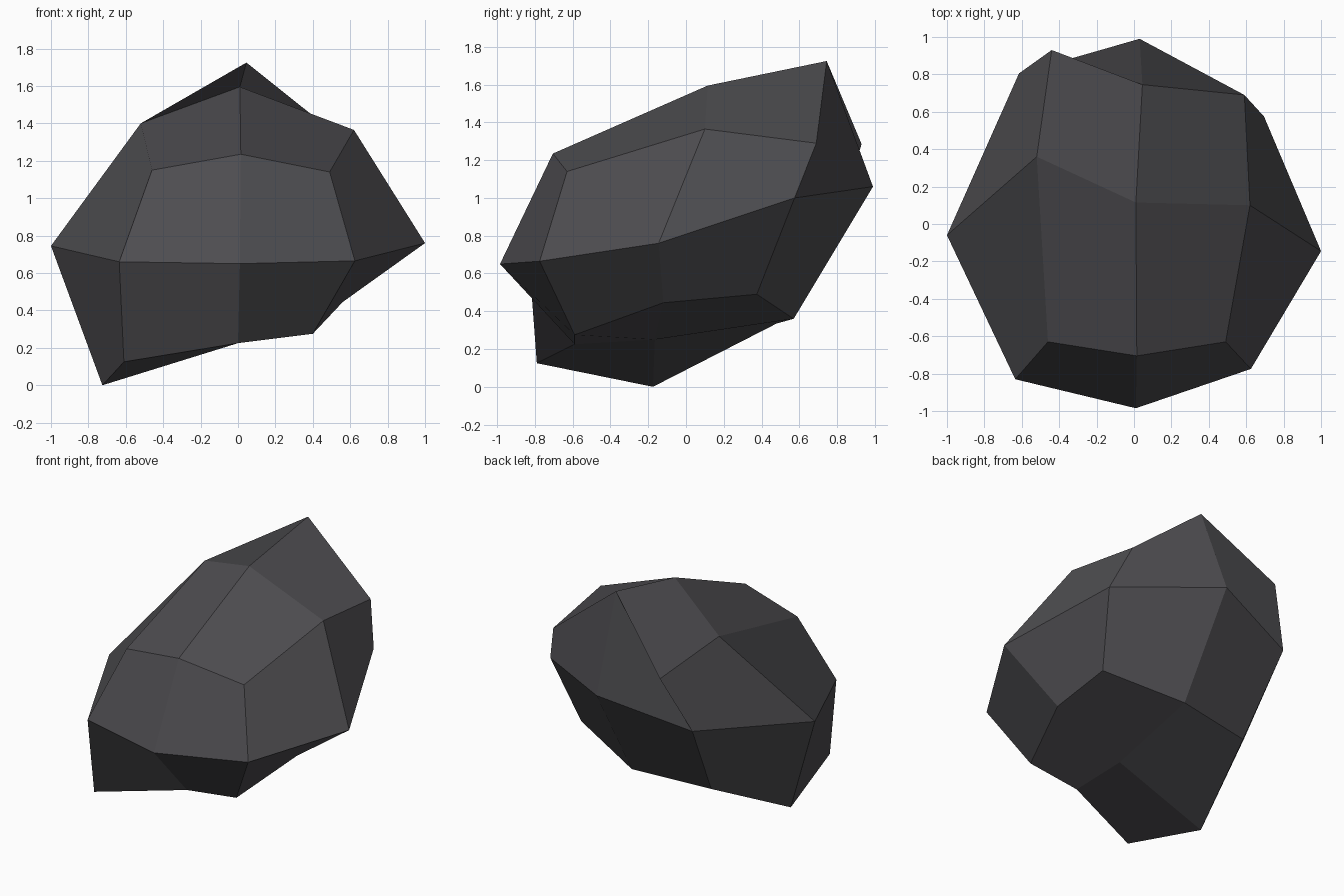
import bpy, bmesh

if "Cube" in bpy.data.objects:
    bpy.data.objects.remove(bpy.data.objects["Cube"])

# Boulder: a cube cut once in each direction, each lattice point pulled into place.
# Rows run front to back, each row left to right.
TOP = [
    [(-.46, -.63, 1.15), (.015, -.705, 1.235), (.49, -.63, 1.14)],
    [(-.52, .36, 1.40), (.01, .115, 1.595), (.62, .10, 1.365)],
    [(-.44, .93, 1.285), (.045, .745, 1.725), (.59, .69, 1.29)],
]
MIDDLE = [
    [(-.635, -.83, .66), (.01, -.985, .65), (.625, -.775, .665)],
    [(-1.0, -.06, .745), None, (1.0, -.145, .76)],
    [(-.615, .805, .90), (.03, .99, 1.06), (.695, .575, 1.0)],
]
BOTTOM = [
    [(-.61, -.79, .125), (0, -.59, .225), (.40, -.59, .275)],
    [(-.725, -.175, 0), (-.015, -.165, .25), (.56, -.12, .445)],
    [(-.54, .48, .335), (.04, .57, .36), (.585, .375, .49)],
]
layers = [BOTTOM, MIDDLE, TOP]

bm = bmesh.new()
bmesh.ops.create_cube(bm, size=2)
bmesh.ops.subdivide_edges(bm, edges=bm.edges[:], cuts=1, use_grid_fill=True)
for v in bm.verts:
    i, j, k = (round(c) + 1 for c in v.co)
    v.co = layers[k][j][i]
bmesh.ops.recalc_face_normals(bm, faces=bm.faces[:])

mesh = bpy.data.meshes.new("boulder")
bm.to_mesh(mesh)
bm.free()

# Single dark stone colour, flat faces
stone = bpy.data.materials.new("dark grey stone")
stone.diffuse_color = (.075, .073, .08, 1)
stone.use_nodes = True
stone.node_tree.nodes["Principled BSDF"].inputs["Base Color"].default_value = stone.diffuse_color
mesh.materials.append(stone)
boulder = bpy.data.objects.new("boulder", mesh)
bpy.context.collection.objects.link(boulder)
